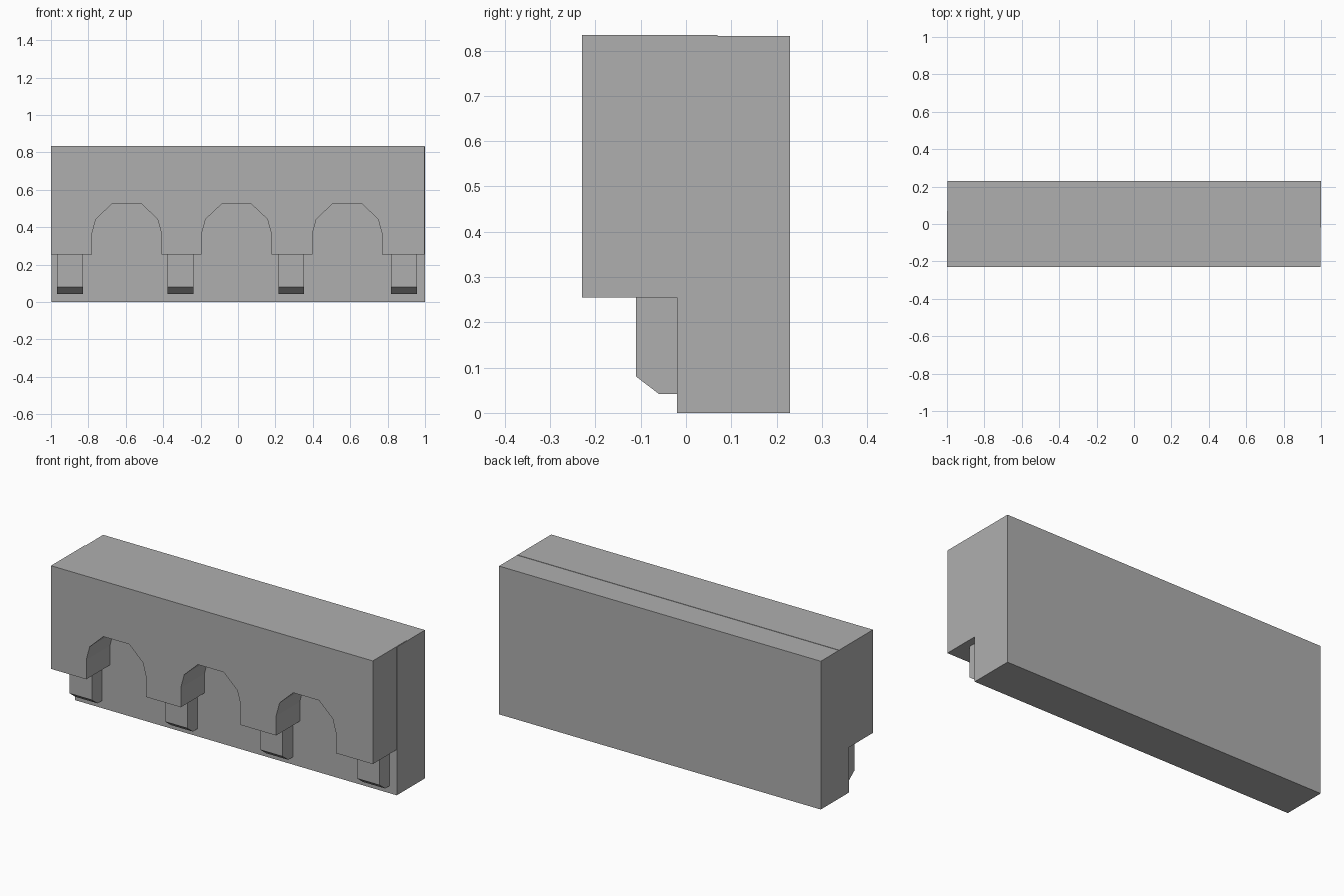
import bpy
import bmesh
from mathutils import Vector

if "Cube" in bpy.data.objects:
    bpy.data.objects.remove(bpy.data.objects["Cube"])

stone = bpy.data.materials.new("grey_stone")
stone.diffuse_color = (0.43, 0.43, 0.43, 1)
stone.use_nodes = True
stone.node_tree.nodes["Principled BSDF"].inputs["Base Color"].default_value = stone.diffuse_color


def prism(name, points, offset):
    """Closed prism: planar outline extruded along an offset."""
    bm = bmesh.new()
    face = bm.faces.new([bm.verts.new(p) for p in points])
    ext = bmesh.ops.extrude_face_region(bm, geom=[face], use_keep_orig=True)
    moved = [g for g in ext["geom"] if isinstance(g, bmesh.types.BMVert)]
    bmesh.ops.translate(bm, verts=moved, vec=Vector(offset))
    bmesh.ops.recalc_face_normals(bm, faces=bm.faces)
    mesh = bpy.data.meshes.new(name)
    bm.to_mesh(mesh)
    bm.free()
    mesh.materials.append(stone)
    obj = bpy.data.objects.new(name, mesh)
    bpy.context.collection.objects.link(obj)
    return obj


FRONT, SEAM, BACK = -0.23, -0.02, 0.23
EMBED = 0.07                       # parapet is set this far into the wall
TOP, SPRING = 0.834, 0.255

# Plain rear wall
prism("rear_wall",
      [(-0.998, SEAM, 0), (1, SEAM, 0), (1, SEAM, 0.832), (-0.998, SEAM, 0.832)],
      (0, BACK - SEAM, 0))

# Overhanging parapet with three faceted arches along its lower edge
half_arch = [(0.186, SPRING), (0.186, 0.365), (0.165, 0.443), (0.08, 0.523)]
outline = [(-1, SPRING)]
for cx in (-0.595, -0.008, 0.584):
    outline += [(cx - x, z) for x, z in half_arch]
    outline += [(cx + x, z) for x, z in reversed(half_arch)]
outline += [(0.998, SPRING), (0.998, TOP), (-1, TOP)]
prism("arched_parapet", [(x, FRONT, z) for x, z in outline],
      (0, EMBED - FRONT, 0))

# Corbels with a chamfered lower front edge
corbel = [(SEAM, 0.042), (-0.06, 0.042), (-0.11, 0.08), (-0.11, SPRING), (SEAM, SPRING)]
for i, cx in enumerate((-0.899, -0.307, 0.285, 0.887)):
    prism(f"corbel_{i + 1}", [(cx - 0.069, y, z) for y, z in corbel],
          (0.138, 0, 0))
